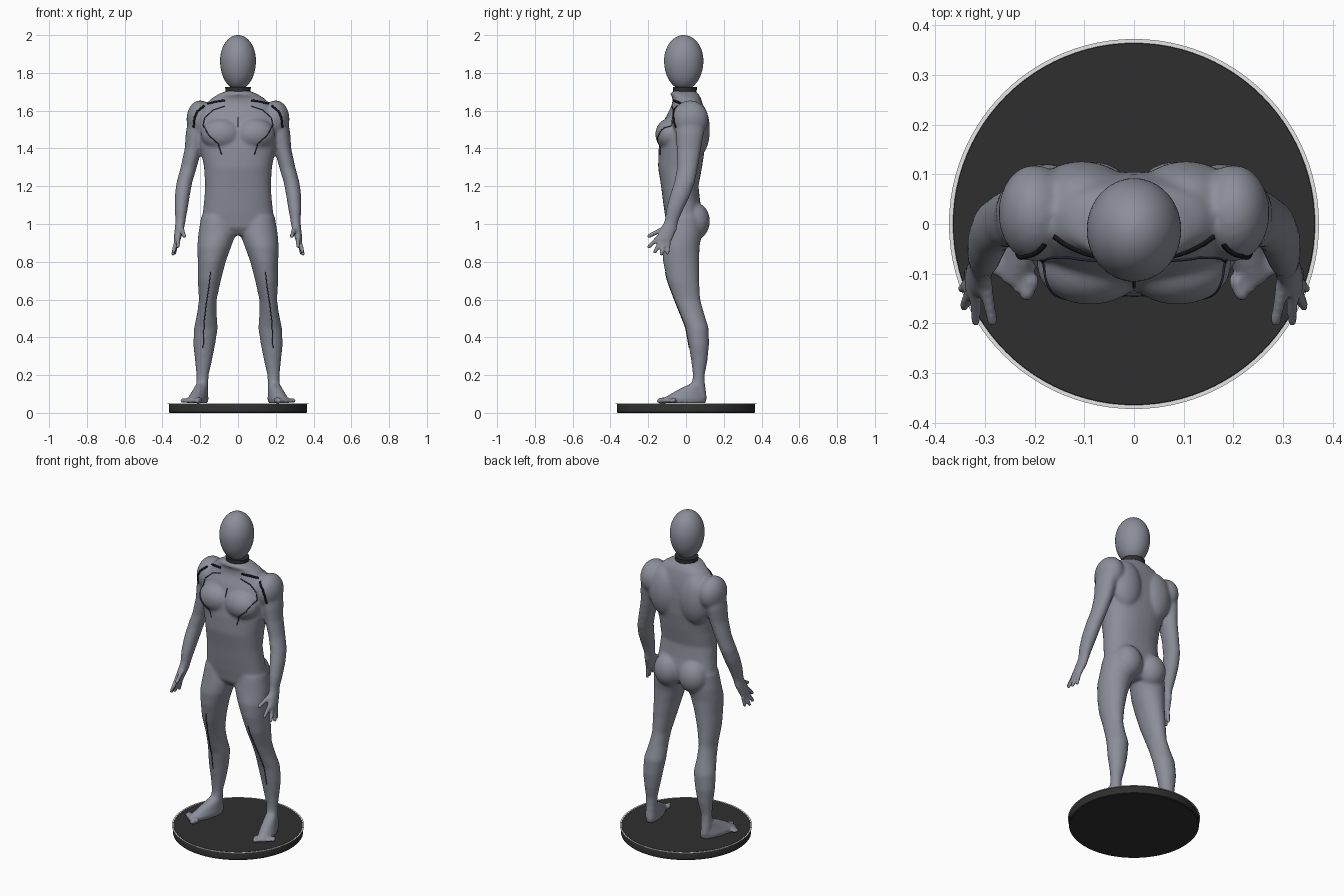
import bpy, bmesh, math
from mathutils import Vector, Matrix
from mathutils.bvhtree import BVHTree

if "Cube" in bpy.data.objects:
    bpy.data.objects.remove(bpy.data.objects["Cube"])


def material(name, rgb):
    m = bpy.data.materials.new(name)
    m.diffuse_color = (*rgb, 1)
    m.use_nodes = True
    m.node_tree.nodes["Principled BSDF"].inputs["Base Color"].default_value = m.diffuse_color
    return m


GREY = material("body grey", (0.26, 0.27, 0.32))
DARK = material("base charcoal", (0.028, 0.028, 0.028))
BLACK = material("stripe black", (0.008, 0.008, 0.01))
VIOLET = material("seam dark violet", (0.035, 0.025, 0.06))
WHITE = material("rim white", (0.95, 0.95, 0.95))


def finish(name, bm, mat, smooth=True):
    me = bpy.data.meshes.new(name)
    bm.to_mesh(me)
    bm.free()
    ob = bpy.data.objects.new(name, me)
    bpy.context.collection.objects.link(ob)
    me.materials.append(mat)
    if smooth:
        bpy.ops.object.select_all(action='DESELECT')
        ob.select_set(True)
        bpy.context.view_layer.objects.active = ob
        bpy.ops.object.shade_smooth_by_angle(angle=math.radians(40))
    return ob


def skin(bm, rings):
    rows = [[bm.verts.new(p) for p in r] for r in rings]
    n = len(rows[0])
    for a, b in zip(rows, rows[1:]):
        for i in range(n):
            bm.faces.new((a[i], a[(i + 1) % n], b[(i + 1) % n], b[i]))
    bm.faces.new(rows[0][::-1])
    bm.faces.new(rows[-1])


def loft(bm, stations, side=1, turn=0.0, power=2.0, n=32):
    """Horizontal oval sections: z, centre x, half width, y front, y back."""
    c, s = math.cos(turn), math.sin(turn)
    rings = []
    for z, cx, rx, y0, y1 in stations:
        ring = []
        for i in range(n):
            a = math.tau * i / n
            ca, sa = math.cos(a), math.sin(a)
            u = rx * math.copysign(abs(ca) ** (2 / power), ca)
            v = (y1 - y0) / 2 * math.copysign(abs(sa) ** (2 / power), sa)
            ring.append((side * (cx + u * c - v * s), (y0 + y1) / 2 + u * s + v * c, z))
        rings.append(ring)
    skin(bm, rings)


def ball(bm, pos, size, side=1):
    mat = Matrix.Translation((side * pos[0], pos[1], pos[2])) @ Matrix.Diagonal((*size, 1))
    bmesh.ops.create_uvsphere(bm, u_segments=24, v_segments=16, radius=1, matrix=mat)


def digit(bm, a, b, r, side):
    """Tapered capsule for a finger or toe."""
    a, b = Vector((side * a[0], a[1], a[2])), Vector((side * b[0], b[1], b[2]))
    d = (b - a).normalized()
    u = d.cross(Vector((1, 0, 0))).normalized()
    w = d.cross(u)
    tip = r * 0.8
    arcs = [math.radians(g) for g in (80, 50, 25, 0)]
    sections = [(a - d * r * math.sin(g), r * math.cos(g)) for g in arcs]
    sections += [(b + d * tip * math.sin(g), tip * math.cos(g)) for g in reversed(arcs)]
    angles = [math.tau * i / 12 for i in range(12)]
    skin(bm, [[p + (u * math.cos(t) + w * math.sin(t)) * q for t in angles] for p, q in sections])


TORSO = [(0.94, 0, 0.09, -0.07, 0.05), (0.98, 0, 0.17, -0.10, 0.08), (1.05, 0, 0.188, -0.112, 0.088),
         (1.12, 0, 0.18, -0.122, 0.075), (1.20, 0, 0.174, -0.132, 0.066), (1.30, 0, 0.18, -0.148, 0.085),
         (1.40, 0, 0.20, -0.145, 0.10), (1.50, 0, 0.21, -0.13, 0.105), (1.58, 0, 0.20, -0.10, 0.10),
         (1.63, 0, 0.175, -0.075, 0.09), (1.665, 0, 0.14, -0.07, 0.08), (1.69, 0, 0.10, -0.085, 0.065),
         (1.705, 0, 0.06, -0.07, 0.05)]
LEG = [(1.04, 0.11, 0.085, -0.10, 0.08), (0.95, 0.11, 0.10, -0.115, 0.085), (0.88, 0.126, 0.09, -0.127, 0.072),
       (0.80, 0.139, 0.074, -0.122, 0.07), (0.70, 0.152, 0.061, -0.10, 0.07), (0.60, 0.16, 0.047, -0.063, 0.076),
       (0.53, 0.165, 0.051, -0.035, 0.095), (0.45, 0.17, 0.063, -0.003, 0.12), (0.36, 0.179, 0.058, 0.014, 0.122),
       (0.27, 0.183, 0.044, 0.028, 0.113), (0.20, 0.188, 0.033, 0.036, 0.099), (0.14, 0.19, 0.031, 0.03, 0.102),
       (0.08, 0.19, 0.03, 0.02, 0.11)]
ARM = [(1.60, 0.20, 0.055, -0.05, 0.10), (1.48, 0.225, 0.052, -0.055, 0.095), (1.40, 0.236, 0.046, -0.05, 0.08),
       (1.30, 0.261, 0.043, -0.047, 0.064), (1.22, 0.284, 0.042, -0.063, 0.047), (1.15, 0.295, 0.04, -0.086, 0.022),
       (1.08, 0.301, 0.035, -0.105, -0.012), (1.01, 0.305, 0.026, -0.115, -0.043), (0.97, 0.311, 0.024, -0.138, -0.05),
       (0.92, 0.322, 0.019, -0.158, -0.072), (0.895, 0.325, 0.013, -0.145, -0.085)]
FOOT = [(0.052, 0.213, 0.043, -0.125, 0.108), (0.075, 0.212, 0.046, -0.128, 0.113), (0.10, 0.205, 0.04, -0.085, 0.108),
        (0.13, 0.197, 0.034, -0.03, 0.10), (0.16, 0.19, 0.028, 0.03, 0.10)]
FINGERS = [((0.302, -0.10, 0.985), (0.285, -0.195, 0.937), 0.014), ((0.318, -0.14, 0.935), (0.318, -0.195, 0.88), 0.013),
           ((0.324, -0.13, 0.915), (0.342, -0.165, 0.852), 0.013), ((0.326, -0.112, 0.905), (0.344, -0.13, 0.842), 0.013),
           ((0.325, -0.09, 0.915), (0.335, -0.098, 0.845), 0.012)]

# Body volumes, fused into one skin
bm = bmesh.new()
for s in (1, -1):
    ball(bm, (0.088, -0.085, 1.475), (0.108, 0.078, 0.085), s)    # chest
    ball(bm, (0.20, 0.022, 1.555), (0.073, 0.098, 0.10), s)       # shoulder
    ball(bm, (0.105, 0.055, 1.50), (0.10, 0.072, 0.15), s)        # upper back
    ball(bm, (0.085, 0.045, 1.015), (0.088, 0.082, 0.10), s)      # buttock
    loft(bm, LEG, s)
    loft(bm, ARM, s)
    loft(bm, FOOT, s, turn=0.28)
    for f in FINGERS:
        digit(bm, *f, s)
    for i in range(5):                                            # toes
        x, y = 0.208 + 0.02 * i, -0.115 + 0.013 * i
        r = 0.018 if i == 0 else 0.0135
        digit(bm, (x, y, 0.066), (x + 0.008, y - 0.026 + 0.002 * i, 0.064), r, s)
loft(bm, TORSO, power=2.3)
bmesh.ops.recalc_face_normals(bm, faces=bm.faces)
shell = finish("body_shell", bm, GREY, smooth=False)
mod = shell.modifiers.new("fuse", 'REMESH')
mod.mode = 'VOXEL'
mod.voxel_size = 0.0075
mod.use_smooth_shade = True
fused = bpy.data.meshes.new_from_object(shell.evaluated_get(bpy.context.evaluated_depsgraph_get()))
bpy.data.objects.remove(shell)
body = bpy.data.objects.new("body", fused)
bpy.context.collection.objects.link(body)
if not fused.materials:
    fused.materials.append(GREY)

# Relax the skin, keeping hands and feet crisp
soft = [v.index for v in fused.vertices if v.co.z > 0.14 and not (abs(v.co.x) > 0.26 and v.co.z < 1.02)]
body.vertex_groups.new(name="soft").add(soft, 1.0, 'REPLACE')
for group, times in (("", 2), ("soft", 14)):
    mod = body.modifiers.new("relax", 'SMOOTH')
    mod.factor = 0.5
    mod.iterations = times
    mod.vertex_group = group
tree = BVHTree.FromObject(body, bpy.context.evaluated_depsgraph_get())

# Egg-shaped head
bm = bmesh.new()
bmesh.ops.create_uvsphere(bm, u_segments=48, v_segments=32, radius=1)
for v in bm.verts:
    z = v.co.z
    v.co = (v.co.x * 0.095, v.co.y * 0.104 - 0.012, 1.865 + z * (0.135 if z > 0 else 0.155))
finish("head", bm, GREY)

# Neck collar
bm = bmesh.new()
loft(bm, [(1.695, 0, 0.066, -0.068, 0.056), (1.724, 0, 0.068, -0.068, 0.058)], n=48)
finish("collar", bm, DARK)

# Round base and its pale rim
bm = bmesh.new()
loft(bm, [(0, 0, 0.362, -0.362, 0.362), (0.004, 0, 0.366, -0.366, 0.366),
          (0.046, 0, 0.366, -0.366, 0.366), (0.05, 0, 0.363, -0.363, 0.363)], n=96)
finish("base", bm, DARK)
bm = bmesh.new()
profile = [(0.364, 0.046), (0.372, 0.046), (0.372, 0.049), (0.364, 0.049)]
rows = [[bm.verts.new((r * math.cos(math.tau * i / 96), r * math.sin(math.tau * i / 96), z)) for r, z in profile]
        for i in range(96)]
for i in range(96):
    a, b = rows[i], rows[(i + 1) % 96]
    for k in range(4):
        bm.faces.new((a[k], b[k], b[(k + 1) % 4], a[(k + 1) % 4]))
bmesh.ops.recalc_face_normals(bm, faces=bm.faces)
finish("base_rim", bm, WHITE)


def seam(name, pts, radius, mat, side):
    """Thin line laid on the front of the skin through x, z points."""
    path = []
    for (x0, z0), (x1, z1) in zip(pts, pts[1:]):
        for i in range(10):
            t = i / 10
            hit = tree.ray_cast(Vector((side * (x0 + (x1 - x0) * t), -1, z0 + (z1 - z0) * t)), Vector((0, 1, 0)))[0]
            if hit:
                path.append(hit)
    if len(path) < 2:
        return
    cu = bpy.data.curves.new(name, 'CURVE')
    cu.dimensions = '3D'
    cu.bevel_depth = radius
    cu.bevel_resolution = 1
    cu.use_fill_caps = True
    sp = cu.splines.new('POLY')
    sp.points.add(len(path) - 1)
    for p, co in zip(sp.points, path):
        p.co = (*co, 1)
    cu.materials.append(mat)
    bpy.context.collection.objects.link(bpy.data.objects.new(name, cu))


# Suit seams
seam("breastbone_seam", [(0, 1.565), (0, 1.505)], 0.003, VIOLET, 1)
for s, tag in ((1, "left"), (-1, "right")):
    seam(tag + "_collarbone_stripe", [(0.07, 1.655), (0.12, 1.648), (0.165, 1.635)], 0.006, BLACK, s)
    seam(tag + "_shoulder_stripe", [(0.18, 1.625), (0.215, 1.595), (0.23, 1.56), (0.235, 1.505)], 0.006, BLACK, s)
    seam(tag + "_chest_seam", [(0.07, 1.625), (0.13, 1.605), (0.175, 1.565), (0.185, 1.525), (0.155, 1.47),
                               (0.105, 1.425), (0.085, 1.36)], 0.003, VIOLET, s)
    seam(tag + "_leg_seam", [(0.145, 0.745), (0.155, 0.66), (0.168, 0.58), (0.18, 0.48), (0.185, 0.33)], 0.003, VIOLET, s)
